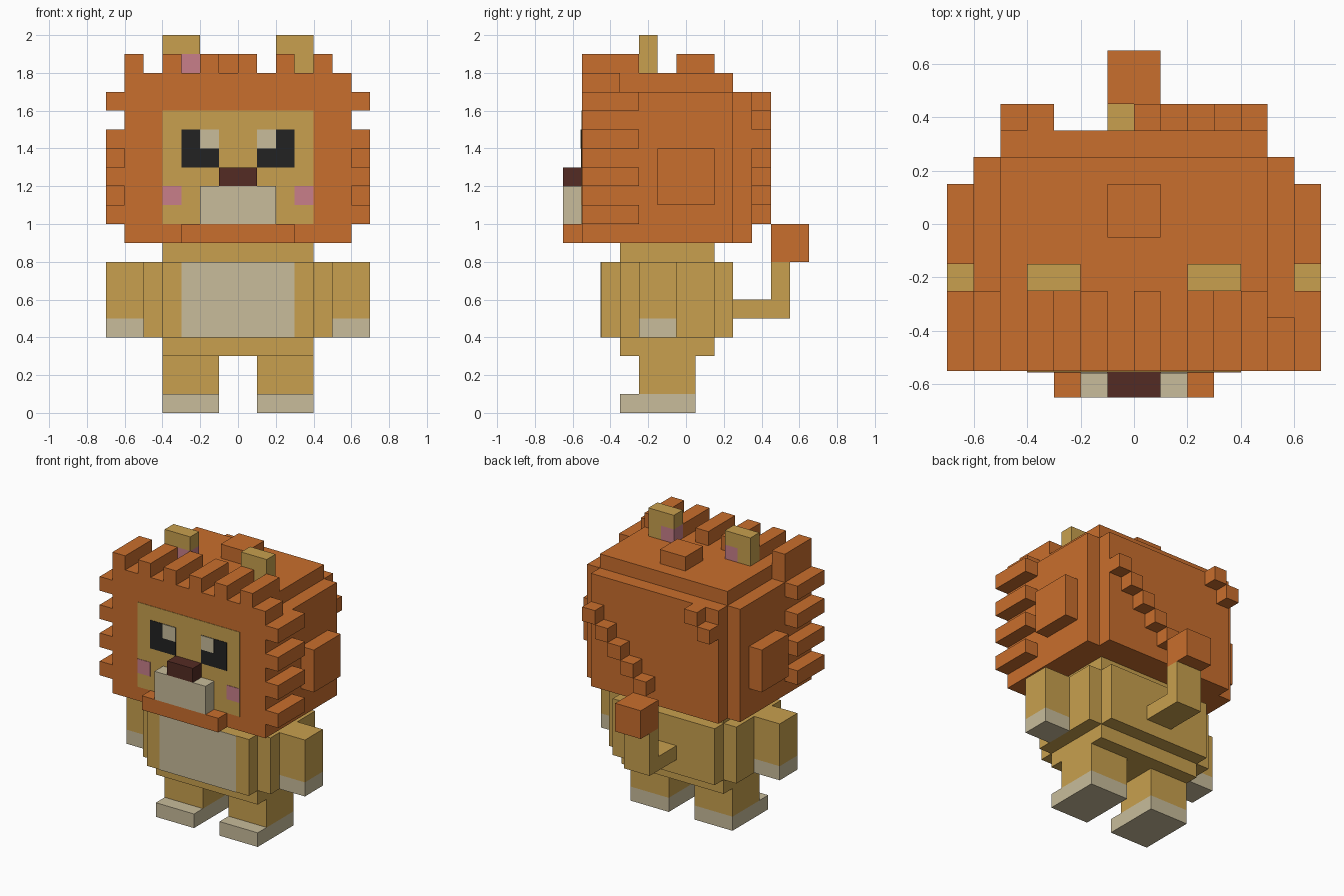
import bpy
import bmesh

if "Cube" in bpy.data.objects:
    bpy.data.objects.remove(bpy.data.objects["Cube"])


def material(name, rgb):
    m = bpy.data.materials.new(name)
    lin = [((c / 255 + 0.055) / 1.055) ** 2.4 if c > 10 else c / 255 / 12.92 for c in rgb]
    m.diffuse_color = (*lin, 1)
    m.use_nodes = True
    m.node_tree.nodes["Principled BSDF"].inputs["Base Color"].default_value = m.diffuse_color
    return m


ORANGE = material("mane orange", (201, 110, 45))
TAN = material("fur tan", (200, 160, 78))
CREAM = material("cream", (200, 188, 155))
PINK = material("pink", (200, 127, 138))
BROWN = material("nose brown", (84, 43, 35))
BLACK = material("eye black", (34, 34, 34))


def build(name, mat, *boxes):
    """One object from boxes given as (x0, x1, y0, y1, z0, z1)."""
    bm = bmesh.new()
    for x0, x1, y0, y1, z0, z1 in boxes:
        verts = bmesh.ops.create_cube(bm, size=1)["verts"]
        for v in verts:
            v.co.x = x1 if v.co.x > 0 else x0
            v.co.y = y1 if v.co.y > 0 else y0
            v.co.z = z1 if v.co.z > 0 else z0
    me = bpy.data.meshes.new(name)
    bm.to_mesh(me)
    bm.free()
    me.materials.append(mat)
    ob = bpy.data.objects.new(name, me)
    bpy.context.collection.objects.link(ob)
    return ob


def pair(*boxes):
    """The boxes and their mirror images across x = 0."""
    return [*boxes, *[(-b[1], -b[0], *b[2:]) for b in boxes]]


# Head of mane: main block, top layer, back layer
build("mane", ORANGE,
      (-0.6, 0.6, -0.55, 0.25, 0.9, 1.7),
      (-0.5, 0.5, -0.55, 0.25, 1.7, 1.8),
      (-0.5, 0.5, 0.25, 0.35, 0.9, 1.7))
build("mane_crown_tuft", ORANGE, (-0.1, 0.1, -0.05, 0.15, 1.8, 1.9))
build("mane_side_tufts", ORANGE, *pair((0.6, 0.7, -0.15, 0.15, 1.1, 1.4)))
build("mane_chin", ORANGE, (-0.3, 0.3, -0.65, -0.55, 0.9, 1.0))

# Spikes along the top and the sides of the mane
build("mane_top_spikes", ORANGE,
      (-0.6, -0.5, -0.55, -0.25, 1.7, 1.9),
      (0.5, 0.6, -0.55, -0.35, 1.7, 1.8),
      *[(-0.4 + 0.2 * i, -0.3 + 0.2 * i, -0.55, -0.25, 1.8, 1.9) for i in range(5)])
build("mane_side_spikes", ORANGE,
      *pair(*[(0.6, 0.7, -0.55, -0.25, 1.0 + 0.2 * i, 1.1 + 0.2 * i) for i in range(4)]))

# Stepped locks on the back of the mane
build("mane_back_locks", ORANGE,
      *[(0.1 * i, 0.1 * i + 0.1, 0.35, 0.45, 1.0 + 0.1 * i, 1.1 + 0.1 * i) for i in range(5)],
      *[(-0.5 + 0.1 * i, -0.4 + 0.1 * i, 0.35, 0.45, 1.5 + 0.1 * i, 1.6 + 0.1 * i) for i in range(2)])

# Face plates, muzzle and nose
build("face", TAN, (-0.4, 0.4, -0.553, -0.55, 1.0, 1.6))
build("eyes", BLACK, *pair((0.1, 0.3, -0.556, -0.552, 1.3, 1.5)))
build("eye_highlights", CREAM, *pair((0.1, 0.2, -0.559, -0.555, 1.4, 1.5)))
build("cheeks", PINK, *pair((0.3, 0.4, -0.556, -0.552, 1.1, 1.2)))
build("muzzle", CREAM, (-0.2, 0.2, -0.65, -0.55, 1.0, 1.2))
build("nose", BROWN, (-0.1, 0.1, -0.65, -0.55, 1.2, 1.3))

# Ears with pink inner corner
build("ears", TAN, *pair((0.2, 0.4, -0.25, -0.15, 1.9, 2.0),
                         (0.3, 0.4, -0.25, -0.15, 1.8, 1.9)))
build("inner_ears", PINK, *pair((0.2, 0.3, -0.25, -0.15, 1.8, 1.9)))

# Body: neck, trunk with flanks, hips
build("body", TAN,
      (-0.4, 0.4, -0.35, 0.15, 0.8, 0.9),
      (-0.4, 0.4, -0.45, 0.25, 0.4, 0.8),
      *pair((0.4, 0.5, -0.35, 0.15, 0.4, 0.8)),
      (-0.4, 0.4, -0.35, 0.15, 0.3, 0.4))
build("belly_patch", CREAM, (-0.3, 0.3, -0.453, -0.45, 0.4, 0.8))

# Limbs
build("arms", TAN, *pair((0.5, 0.7, -0.25, -0.05, 0.5, 0.8)))
build("hands", CREAM, *pair((0.5, 0.7, -0.25, -0.05, 0.4, 0.5)))
build("legs", TAN, *pair((0.1, 0.4, -0.25, 0.05, 0.1, 0.3)))
build("feet", CREAM, *pair((0.1, 0.4, -0.35, 0.05, 0.0, 0.1)))

# Tail
build("tail", TAN, (-0.1, 0.1, 0.25, 0.55, 0.5, 0.6),
      (-0.1, 0.1, 0.45, 0.55, 0.6, 0.8))
build("tail_tuft", ORANGE, (-0.1, 0.1, 0.45, 0.65, 0.8, 1.0))
